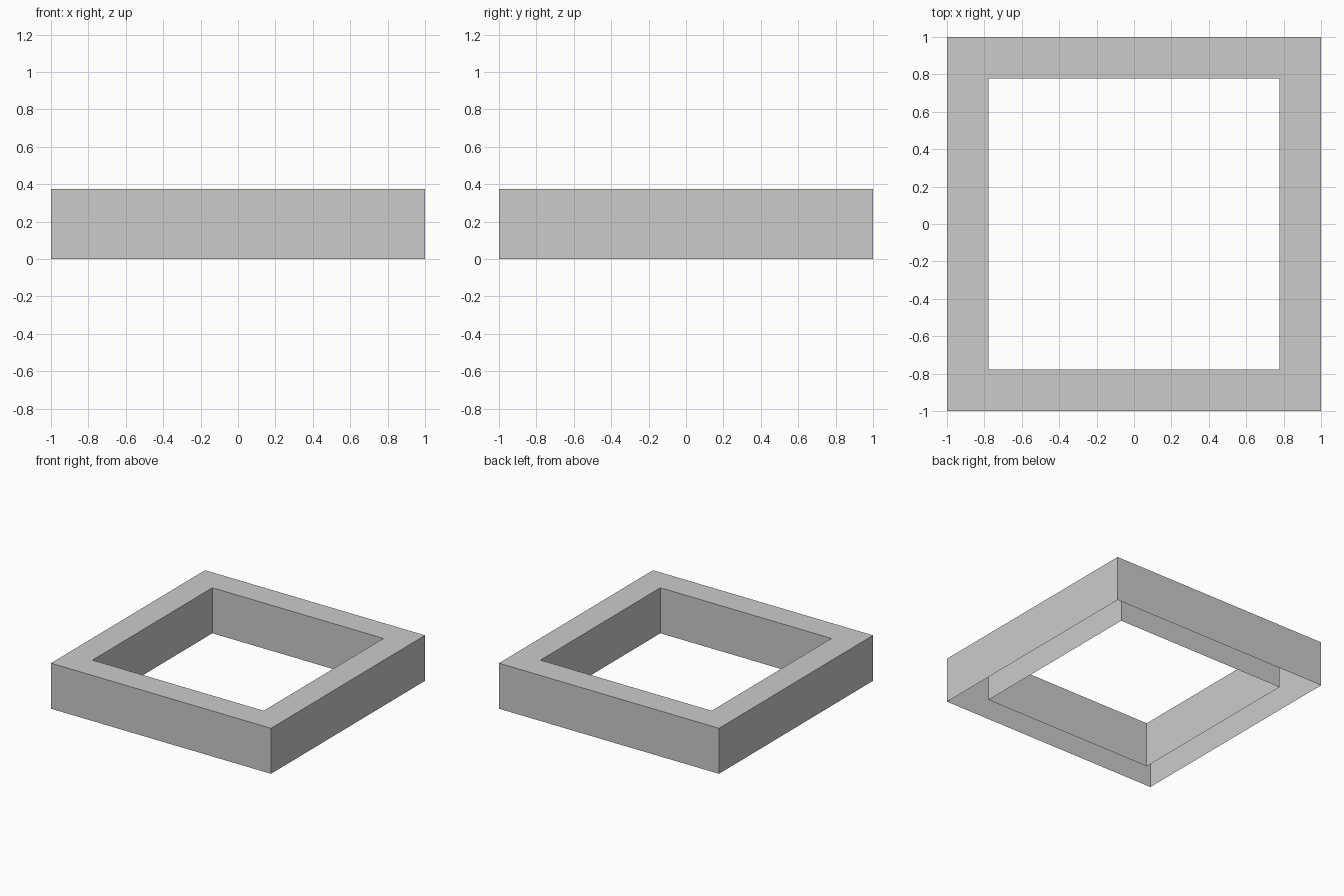
import bpy, bmesh

if "Cube" in bpy.data.objects:
    bpy.data.objects.remove(bpy.data.objects["Cube"])

OUTER = 1.0     # half width outside
INNER = 0.778   # half width of the opening
HEIGHT = 0.374


def square(bm, half):
    return [bm.verts.new((x * half, y * half, 0))
            for x, y in ((-1, -1), (1, -1), (1, 1), (-1, 1))]


# Square frame: flat mitred ring, extruded upward
bm = bmesh.new()
outer, inner = square(bm, OUTER), square(bm, INNER)
ring = []
for i in range(4):
    j = (i + 1) % 4
    ring.append(bm.faces.new((outer[i], outer[j], inner[j], inner[i])))
result = bmesh.ops.extrude_face_region(bm, geom=ring, use_keep_orig=True)
top = [v for v in result["geom"] if isinstance(v, bmesh.types.BMVert)]
bmesh.ops.translate(bm, verts=top, vec=(0, 0, HEIGHT))
bmesh.ops.recalc_face_normals(bm, faces=bm.faces)

# Open underside: the frame is a hollow shell
bottom = [f for f in bm.faces if all(v.co.z < 0.001 for v in f.verts)]
bmesh.ops.delete(bm, geom=bottom, context='FACES')

mesh = bpy.data.meshes.new("square_frame")
bm.to_mesh(mesh)
bm.free()
frame = bpy.data.objects.new("square_frame", mesh)
bpy.context.collection.objects.link(frame)
